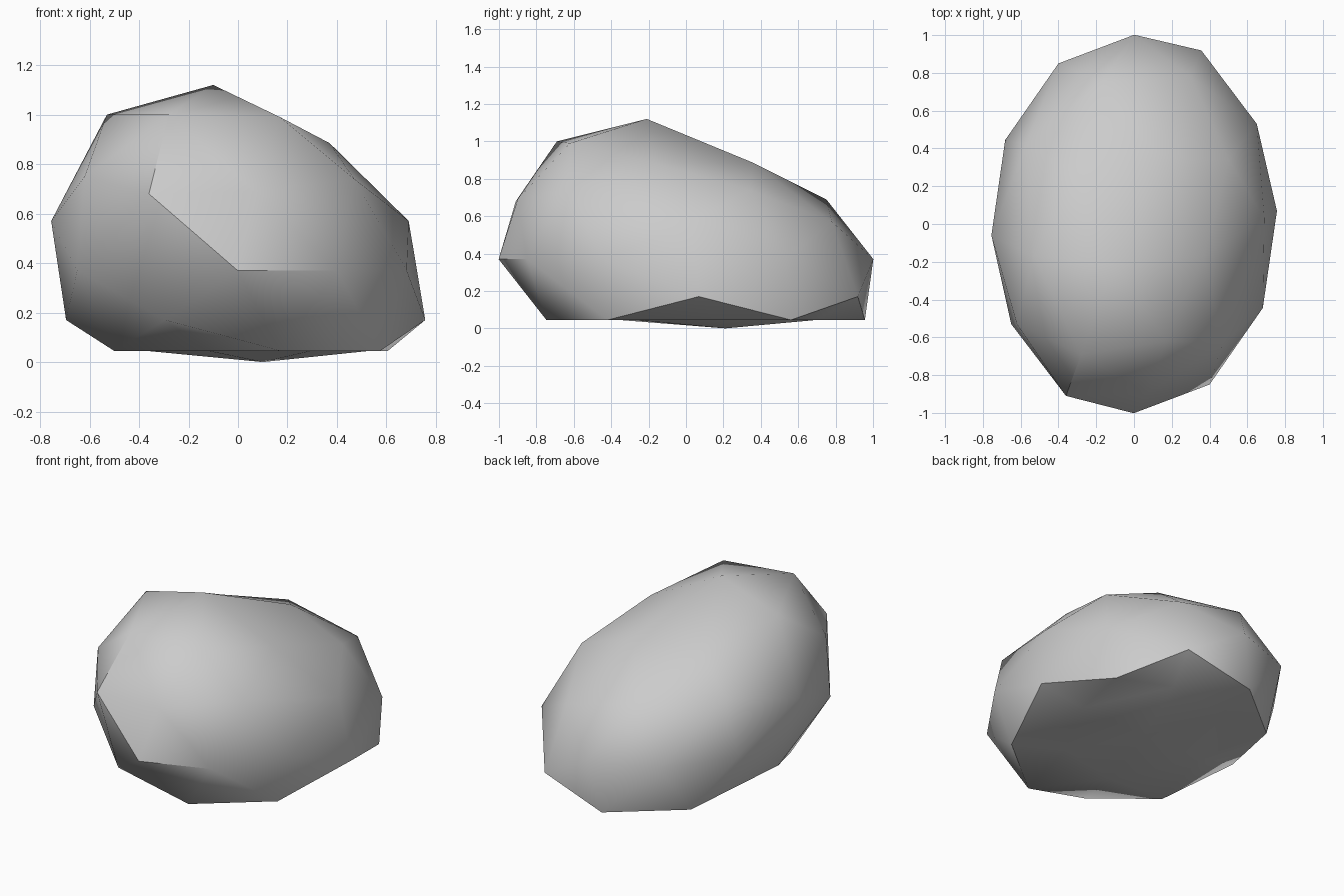
import bpy, bmesh, math
from mathutils import Vector

cube = bpy.data.objects.get("Cube")
if cube:
    bpy.data.objects.remove(cube, do_unlink=True)

# Centre of the stone and its three slanted half axes
CENTRE = Vector((0, 0, .37))
CROSS = Vector((-.65, -.53, 0))
LONG = Vector((-.4, .85, 0))
RISE = Vector((-.1, -.21, .75))

# Weathered corners that stray from the regular shape
worn_corners = [
    (-.53, -.17, 1), (-.28, -.69, 1), (.17, -.62, .99), (-.36, -.91, .68),
    (.07, -.9, .69), (.37, -.17, .885), (.12, .36, .885), (-.3, .27, .87),
    (.5, .34, .74), (-.17, .75, .69), (.3, .78, .57), (.69, .03, .57),
    (-.62, -.53, .75), (-.755, -.06, .57), (-.57, .42, .7), (.47, -.63, .74),
]


def place(v):
    """Carry a unit sphere point to the stone, flattening the underside."""
    p = CENTRE + v.x * CROSS + v.y * LONG + v.z * RISE
    if v.z < -.9:
        p.z = 0
    elif v.z < -.4:
        p.z = .045
    elif v.z < -.1:
        p.z = .17
    return p


# Twenty-sided solid, split once and rounded to a sphere
bm = bmesh.new()
golden = (1 + math.sqrt(5)) / 2
for a in (-1, 1):
    for b in (-golden, golden):
        for corner in ((a, b, 0), (0, a, b), (b, 0, a)):
            bm.verts.new(corner)
bmesh.ops.convex_hull(bm, input=bm.verts)
bmesh.ops.subdivide_edges(bm, edges=bm.edges, cuts=1, use_grid_fill=True)
bmesh.ops.triangulate(bm, faces=bm.faces)

# Shape the stone, then pull the nearest corners to their worn places
for v in bm.verts:
    v.co = place(v.co.normalized())
for target in map(Vector, worn_corners):
    nearest = min(bm.verts, key=lambda v: (v.co - target).length)
    nearest.co = target
bmesh.ops.recalc_face_normals(bm, faces=bm.faces)
mesh = bpy.data.meshes.new("boulder")
bm.to_mesh(mesh)
bm.free()
boulder = bpy.data.objects.new("boulder", mesh)
bpy.context.collection.objects.link(boulder)

# Plain stone colour
stone = bpy.data.materials.new("stone grey")
stone.use_nodes = True
grey = (.6, .6, .6, 1)
stone.diffuse_color = grey
stone.node_tree.nodes["Principled BSDF"].inputs["Base Color"].default_value = grey
mesh.materials.append(stone)

# Soft top with a crisp rim around the underside
bpy.ops.object.select_all(action='DESELECT')
boulder.select_set(True)
bpy.context.view_layer.objects.active = boulder
bpy.ops.object.shade_smooth_by_angle(angle=math.radians(40))
